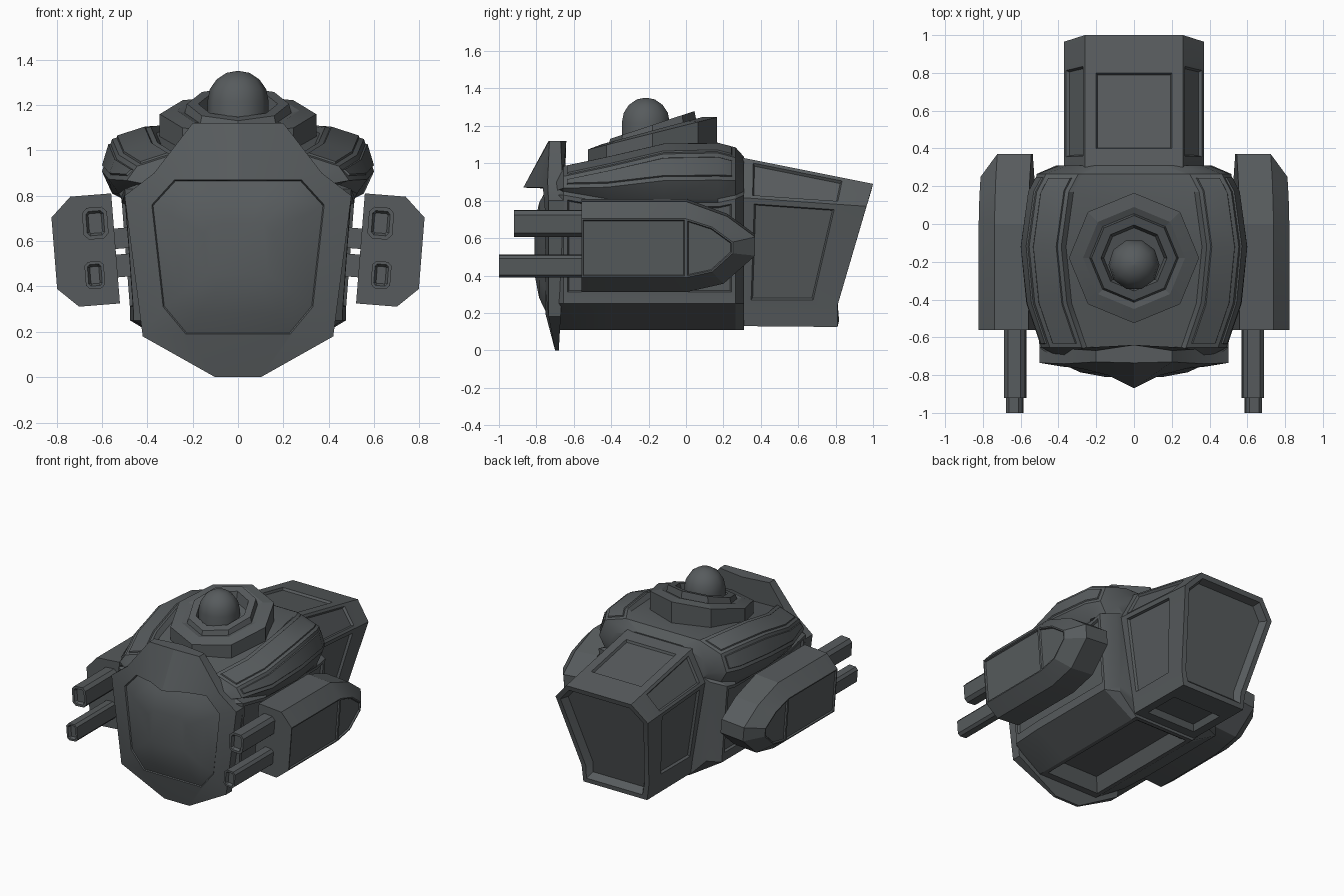
import bpy, bmesh, math
from mathutils import Vector

cube = bpy.data.objects.get("Cube")
if cube:
    bpy.data.objects.remove(cube, do_unlink=True)

steel = bpy.data.materials.new("dark_steel")
steel.use_nodes = True
colour = (0.095, 0.105, 0.11, 1)
steel.diffuse_color = colour
steel.node_tree.nodes["Principled BSDF"].inputs["Base Color"].default_value = colour


def skin(rings):
    """Join successive rings with quads and cap both ends."""
    bm = bmesh.new()
    rows = [[bm.verts.new(p) for p in ring] for ring in rings]
    n = len(rows[0])
    faces = {}
    for i in range(len(rows) - 1):
        for j in range(n):
            k = (j + 1) % n
            faces[i, j] = bm.faces.new((rows[i][j], rows[i][k], rows[i + 1][k], rows[i + 1][j]))
    faces["start"] = bm.faces.new(rows[0][::-1])
    faces["end"] = bm.faces.new(rows[-1])
    bmesh.ops.recalc_face_normals(bm, faces=bm.faces)
    return bm, faces


def panel(bm, faces, rim, depth):
    """Raise or sink a panel, with a narrow step around it."""
    bmesh.ops.inset_region(bm, faces=faces, thickness=rim, use_even_offset=True)
    bmesh.ops.inset_region(bm, faces=faces, thickness=abs(depth) * 0.5, depth=depth, use_even_offset=True)


def finish(name, bm, mirror=False, angle=25):
    mesh = bpy.data.meshes.new(name)
    bm.to_mesh(mesh)
    bm.free()
    mesh.materials.append(steel)
    ob = bpy.data.objects.new(name, mesh)
    bpy.context.collection.objects.link(ob)
    bpy.ops.object.select_all(action="DESELECT")
    ob.select_set(True)
    bpy.context.view_layer.objects.active = ob
    bpy.ops.object.shade_smooth_by_angle(angle=math.radians(angle))
    if mirror:
        ob.modifiers.new("mirror", "MIRROR")


def both_sides(half):
    """Close a half outline, dropping doubles on the centre line."""
    return half + [(-x, y, z) for x, y, z in reversed(half) if x > 0]


def stack(layers, sides, cy):
    """Rings round a vertical axis; each layer is radius, height, forward tilt."""
    rings = []
    for r, z, tilt in layers:
        ring = []
        for k in range(sides):
            a = math.tau * k / sides
            y = r * math.sin(a)
            ring.append((r * math.cos(a), cy + y, z + tilt * y))
        rings.append(ring)
    return skin(rings)


def lean(x, z):
    """Tilt the gun pods outward towards the top."""
    return x + 0.08 * (z - 0.56), z - 0.08 * (x - 0.67)


# Main hull with overhanging shoulders
rings = []
for y, w, top, low, k, dip in ((-0.70, 0.40, 0.95, 0.85, 0.85, 0), (-0.655, 0.49, 0.985, 0.85, 0.97, 0.02),
                               (-0.42, 0.57, 1.035, 0.81, 1, 0.03), (-0.12, 0.60, 1.105, 0.81, 1, 0.03),
                               (0.17, 0.56, 1.11, 0.81, 1, 0.015), (0.265, 0.51, 1.085, 0.83, 1, 0),
                               (0.31, 0.40, 1.035, 0.85, 0.8, 0)):
    mid = (top + low) / 2 - 0.05
    half = [(0.24, 0.11), (0.475 * k, 0.25), (0.475 * k, 0.29), (0.515 * k, low - 0.02),
            (w - 0.045, low), (w, mid), (w - 0.045, top - 0.055), (w - 0.215, top),
            (w - 0.24, top - dip)]
    rings.append(both_sides([(x, y, z) for x, z in half]))
bm, f = skin(rings)
for side in (lambda j: j, lambda j: 16 - j):
    for j, depth in ((2, -0.015), (5, 0.008), (6, 0.008)):
        panel(bm, [f[i, side(j)] for i in range(1, 5)], 0.022, depth)
panel(bm, [f[i, 17] for i in range(1, 6)], 0.03, -0.09)
finish("main_hull", bm)

# Rear hold with a slanted, recessed stern
front = [(0.255, 0.25, 0.13), (0.27, 0.25, 0.24), (0.37, 0.25, 0.82), (0.26, 0.25, 1.04)]
back = [(0.255, 0.81, 0.125), (0.27, 0.81, 0.24), (0.37, 0.965, 0.77), (0.26, 1.0, 0.89)]
rings = [both_sides([tuple(Vector(a).lerp(Vector(b), t)) for a, b in zip(front, back)])
         for t in (0, 0.12, 0.81, 1)]
bm, f = skin(rings)
for j, rim, depth in ((1, 0.03, -0.016), (5, 0.03, -0.016), (2, 0.02, -0.016),
                      (4, 0.02, -0.016), (3, 0.06, -0.016), (7, 0.06, -0.04)):
    panel(bm, [f[1, j]], rim, depth)
panel(bm, [f["end"]], 0.035, -0.05)
finish("rear_hold", bm, angle=20)

# Front shield with a jutting brow over a bulged plate
rim = [(0.10, 0), (0.42, 0.18), (0.5, 0.80), (0.37, 0.9), (0.2, 1.12), (0, 1.12)]
edge = [(0.23, 0.19), (0.33, 0.31), (0.38, 0.76), (0.28, 0.87), (0.14, 0.87), (0, 0.87)]
back_y = (-0.68, -0.67, -0.65, -0.66, -0.67, -0.64)
rim_y = (-0.70, -0.735, -0.735, -0.74, -0.73, -0.735)
edge_y = (-0.75, -0.75, -0.755, -0.765, -0.80, -0.87)


def swell(scale, y):
    return both_sides([(x * scale, y, 0.55 + (z - 0.55) * scale) for x, z in edge])


bm, f = skin([
    both_sides([(x, y, z) for (x, z), y in zip(rim, back_y)]),
    both_sides([(x, y, z) for (x, z), y in zip(rim, rim_y)]),
    both_sides([(x, y, z) for (x, z), y in zip(edge, edge_y)]),
    swell(0.985, -0.744), swell(0.75, -0.785), swell(0.4, -0.81)])
finish("front_shield", bm, angle=22)

# Turret ring, tilted forward, and its dome
bm, f = stack([(0.345, 1.0, 0), (0.345, 1.16, 0.25), (0.27, 1.175, 0.27), (0.235, 1.165, 0.28),
               (0.225, 1.205, 0.33), (0.175, 1.205, 0.33), (0.16, 1.15, 0.26)], 8, -0.18)
finish("turret_ring", bm, angle=10)
bm, f = stack([(0.135, 1.08, 0), (0.135, 1.215, 0), (0.124, 1.27, 0), (0.095, 1.312, 0),
               (0.05, 1.342, 0), (0.005, 1.35, 0)], 10, -0.215)
finish("turret_dome", bm, angle=45)

# Gun pods: a bullet outline stacked outward to a smaller face
outline = [(-0.56, 0.315), (0, 0.315), (0.2, 0.36), (0.37, 0.51),
           (0.37, 0.61), (0.22, 0.72), (0, 0.80), (-0.56, 0.80)]
face = [(-0.56, 0.40), (0, 0.40), (0.14, 0.43), (0.25, 0.53),
        (0.25, 0.59), (0.14, 0.67), (0, 0.715), (-0.56, 0.715)]
rings = []
for x, shape in ((0.54, outline), (0.72, outline), (0.81, face)):
    ring = []
    for y, z in shape:
        px, pz = lean(x, z)
        ring.append((px, y, pz))
    rings.append(ring)
bm, f = skin(rings)
bmesh.ops.connect_verts(bm, verts=[v for v in f["end"].verts if abs(v.co.y) < 0.01])
for flat in [p for p in bm.faces if p.normal.x > 0.9]:
    panel(bm, [flat], 0.008, -0.01)
finish("gun_pod", bm, mirror=True, angle=15)


# Chamfered bars running front to back, used for barrels and braces
def bar(name, x, z, w, h, y0, y1, hollow=0):
    c = min(w, h) * 0.2
    section = [(w / 2 - c, -h / 2), (w / 2, c - h / 2), (w / 2, h / 2 - c), (w / 2 - c, h / 2)]
    rings = []
    for y in (y1, y0):
        ring = []
        for px, _, pz in both_sides([(a, 0, b) for a, b in section]):
            qx, qz = lean(x + px, z + pz)
            ring.append((qx, y, qz))
        rings.append(ring)
    bm, f = skin(rings)
    if hollow:
        panel(bm, [f["end"]], w * 0.15, -hollow)
    finish(name, bm, mirror=True, angle=15)


bar("upper_barrel", 0.62, 0.675, 0.11, 0.14, -0.92, -0.5, 0.02)
bar("lower_barrel", 0.64, 0.448, 0.085, 0.12, -1.0, -0.5, 0.02)
bar("upper_brace", 0.51, 0.60, 0.17, 0.09, -0.42, 0.05)
bar("lower_brace", 0.51, 0.48, 0.17, 0.10, -0.42, 0.05)
